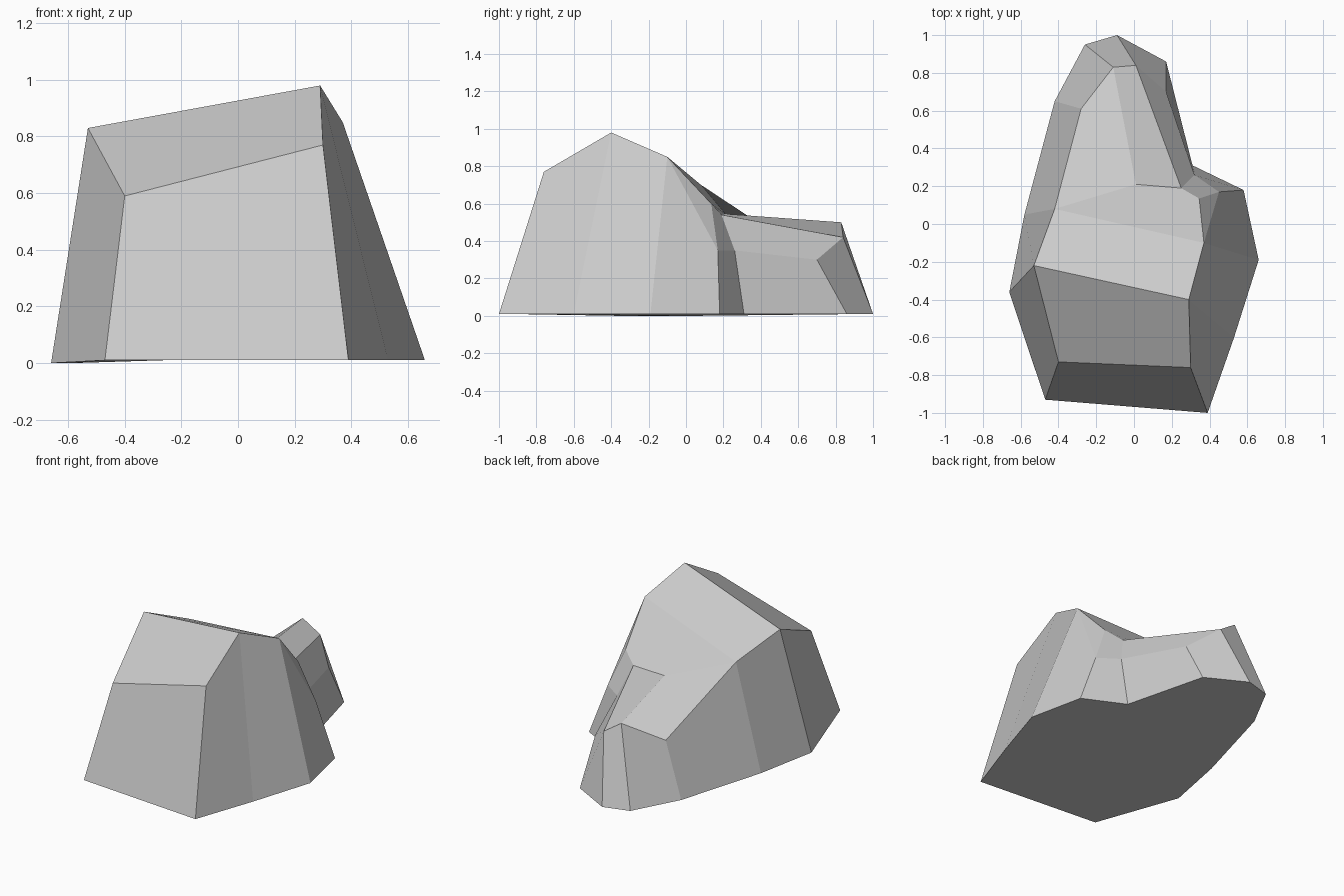
import bpy
import bmesh

cube = bpy.data.objects.get("Cube")
if cube:
    bpy.data.objects.remove(cube, do_unlink=True)


def make_material(name, grey):
    """One flat, matte stone colour."""
    material = bpy.data.materials.new(name)
    material.use_nodes = True
    colour = (grey, grey, grey, 1)
    material.diffuse_color = colour
    shader = material.node_tree.nodes["Principled BSDF"]
    shader.inputs["Base Color"].default_value = colour
    shader.inputs["Roughness"].default_value = 0.9
    return material


# Footprint of the boulder, anticlockwise from the front right corner
footprint = [
    (-.47, -.93), (.39, -1), (.53, -.6), (.66, -.19),
    (.58, .18), (.31, .31), (.17, .86), (-.09, 1),
    (-.26, .95), (-.42, .65), (-.58, .05), (-.66, -.36),
]

# Shoulder: one raised corner above each footprint corner
shoulder = [
    (-.4, -.73, .59), (.3, -.76, .77), (.29, -.4, .98), (.37, -.1, .85),
    (.45, .17, .35), (.32, .26, .35), (.17, .7, .3), (.01, .84, .42),
    (-.11, .83, .5), (-.28, .61, .35), (-.42, .08, .7), (-.53, -.22, .83),
]

# Saddle: the crease where the main mass meets the low rear ledge
saddle = [(.345, .135, .6), (.25, .19, .54), (.01, .21, .545)]

# Top facets: letters a to l are the shoulder, m to o are the saddle
top_facets = {
    "front_slope": "abcl",
    "crown": "lcdk",
    "rear_slope": "dmnok",
    "left_chip": "dem",
    "notch": "emnf",
    "ledge_side": "fghn",
    "ledge_top": "onhi",
    "ledge_slope": "oijk",
}


def build_rock(name, material):
    bm = bmesh.new()
    lower = [bm.verts.new((x, y, 0 if x < -.5 else .01)) for x, y in footprint]
    upper = [bm.verts.new(point) for point in shoulder]
    crease = [bm.verts.new(point) for point in saddle]
    named = dict(zip("abcdefghijklmno", upper + crease))

    # Underside and side walls
    bm.faces.new(reversed(lower))
    count = len(lower)
    for i in range(count):
        j = (i + 1) % count
        bm.faces.new((lower[i], lower[j], upper[j], upper[i]))

    # Top of the boulder
    for letters in top_facets.values():
        bm.faces.new([named[letter] for letter in letters])

    bmesh.ops.recalc_face_normals(bm, faces=bm.faces)
    mesh = bpy.data.meshes.new(name)
    bm.to_mesh(mesh)
    bm.free()
    mesh.materials.append(material)
    rock = bpy.data.objects.new(name, mesh)
    bpy.context.collection.objects.link(rock)
    return rock


build_rock("boulder", make_material("stone grey", .6))
